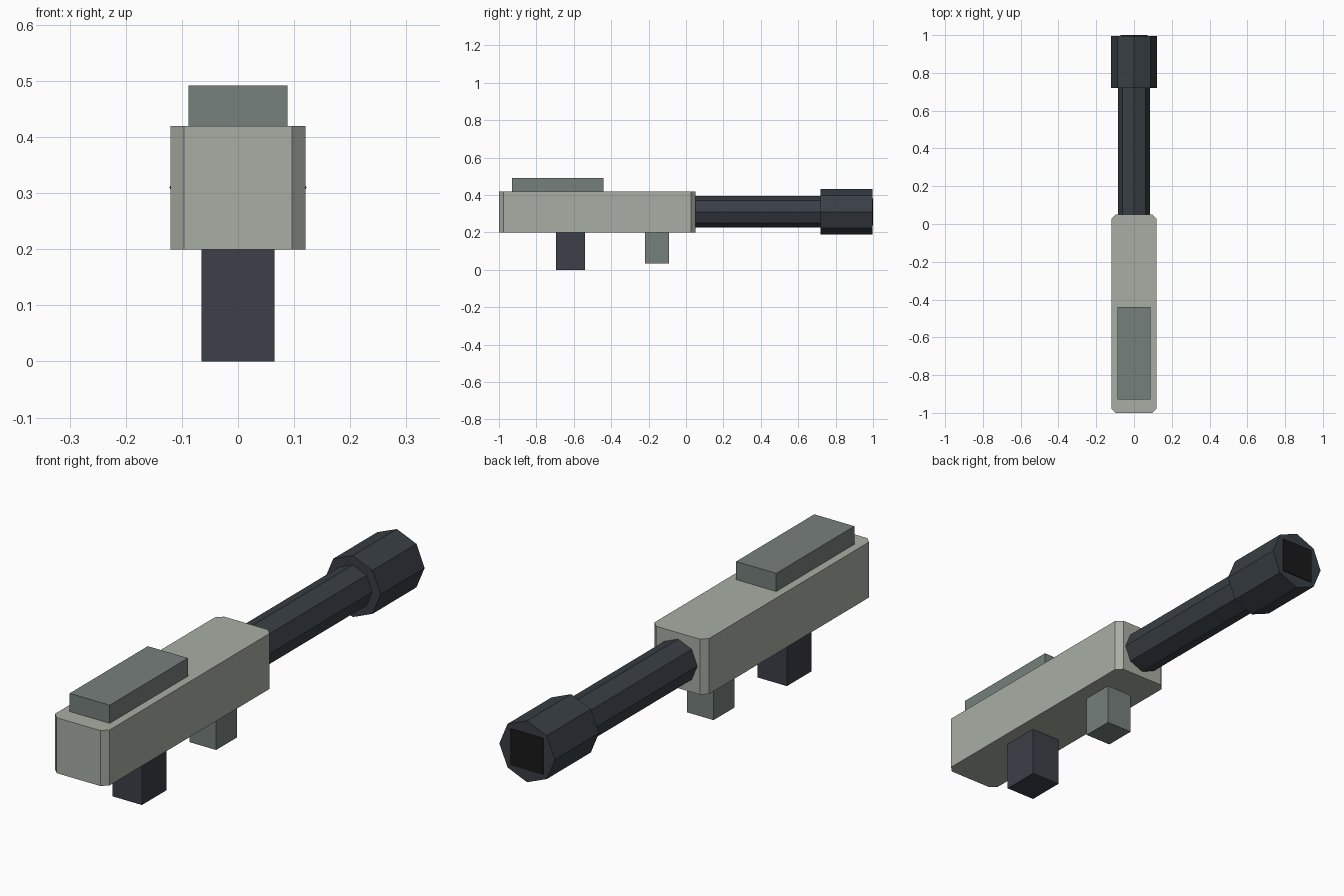
import bpy
import bmesh
import math
from mathutils import Matrix

if "Cube" in bpy.data.objects:
    bpy.data.objects.remove(bpy.data.objects["Cube"], do_unlink=True)


def material(name, rgb):
    m = bpy.data.materials.new(name)
    m.use_nodes = True
    color = (*rgb, 1)
    m.diffuse_color = color
    m.node_tree.nodes["Principled BSDF"].inputs["Base Color"].default_value = color
    return m


light_grey = material("light_grey", (0.39, 0.42, 0.37))
slate_grey = material("slate_grey", (0.18, 0.215, 0.205))
gunmetal = material("gunmetal", (0.04, 0.05, 0.06))
dark_blue_grey = material("dark_blue_grey", (0.045, 0.05, 0.065))
black = material("black", (0.011, 0.010, 0.010))


def finish(name, bm, mat):
    bmesh.ops.recalc_face_normals(bm, faces=bm.faces)
    mesh = bpy.data.meshes.new(name)
    bm.to_mesh(mesh)
    bm.free()
    mesh.materials.append(mat)
    obj = bpy.data.objects.new(name, mesh)
    bpy.context.collection.objects.link(obj)
    return obj


def box(name, half_width, y, z, mat, chamfer=0):
    """Box centred on x, spanning y and z, with optional chamfered upright edges."""
    bm = bmesh.new()
    size = (2 * half_width, y[1] - y[0], z[1] - z[0])
    place = Matrix.Translation((0, sum(y) / 2, sum(z) / 2)) @ Matrix.Diagonal((*size, 1))
    bmesh.ops.create_cube(bm, size=1, matrix=place)
    if chamfer:
        upright = [e for e in bm.edges
                   if abs(e.verts[0].co.z - e.verts[1].co.z) > size[2] / 2]
        bmesh.ops.bevel(bm, geom=upright, offset=chamfer, segments=1, affect='EDGES')
    return finish(name, bm, mat)


def tube(name, radius, y, z, mat, turn=0):
    """Eight-sided prism lying along y."""
    bm = bmesh.new()
    place = (Matrix.Translation((0, sum(y) / 2, z))
             @ Matrix.Rotation(math.radians(turn), 4, 'Y')
             @ Matrix.Rotation(math.pi / 2, 4, 'X'))
    bmesh.ops.create_cone(bm, cap_ends=True, segments=8, radius1=radius,
                          radius2=radius, depth=y[1] - y[0], matrix=place)
    return finish(name, bm, mat)


# Body and raised top plate
box("body", 0.12, (-1, 0.05), (0.2, 0.42), light_grey, 0.024)
box("top_plate", 0.088, (-0.93, -0.44), (0.42, 0.492), slate_grey)

# Supports under the body
box("rear_grip", 0.065, (-0.695, -0.54), (0, 0.2), dark_blue_grey)
box("front_grip", 0.058, (-0.22, -0.09), (0.035, 0.2), slate_grey)

# Barrel, muzzle and the dark square bore
AXIS = 0.31
tube("barrel", 0.085, (0.05, 0.72), AXIS, gunmetal)
tube("muzzle", 0.122, (0.72, 0.996), AXIS, gunmetal)
box("bore", 0.072, (0.992, 1), (AXIS - 0.072, AXIS + 0.072), black)
